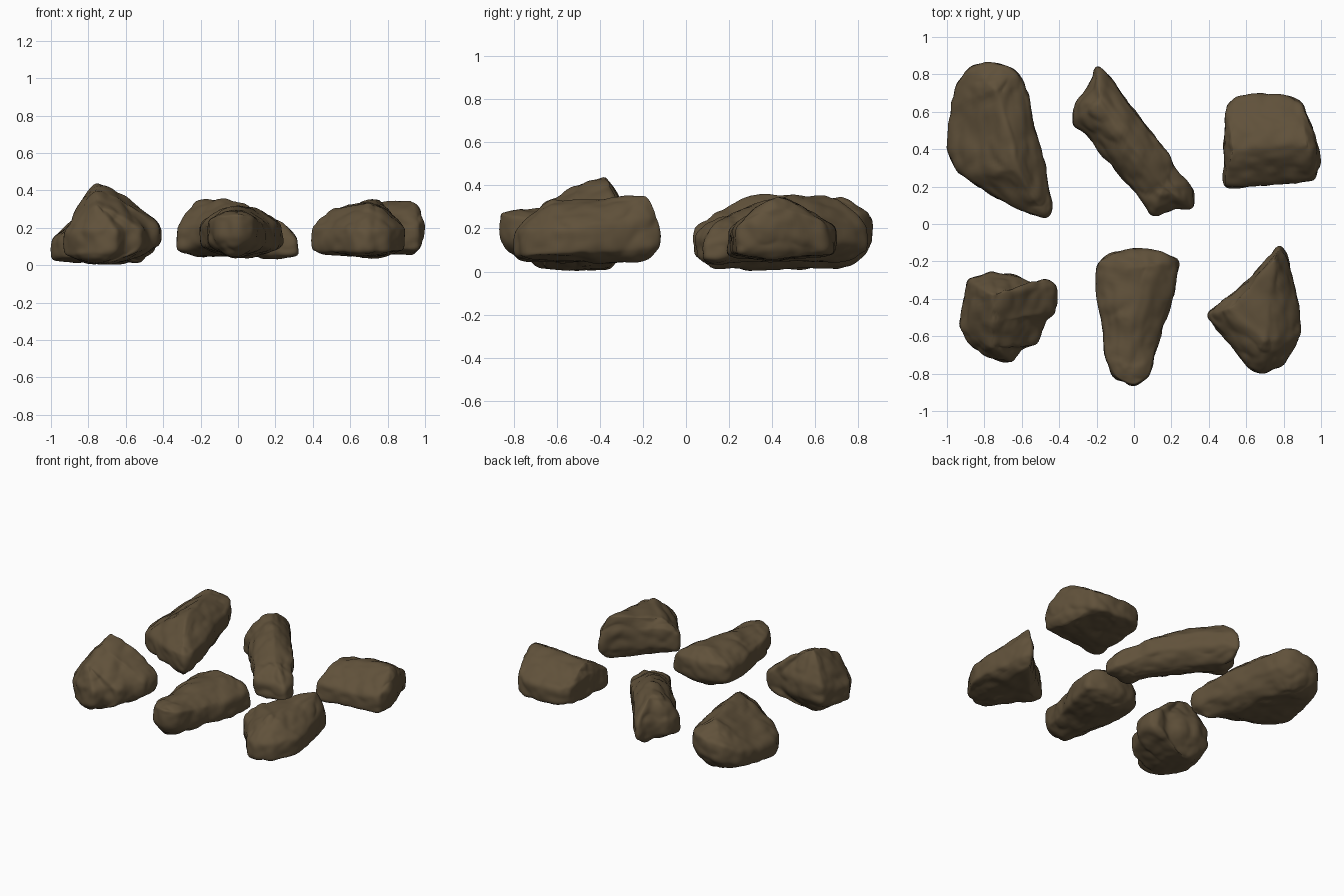
import bpy
import bmesh
from mathutils import Vector, noise

default_cube = bpy.data.objects.get("Cube")
if default_cube:
    bpy.data.objects.remove(default_cube)

# Single earthy brown for every stone
brown = bpy.data.materials.new("earth_brown")
brown.use_nodes = True
colour = (0.118, 0.083, 0.043, 1)
brown.diffuse_color = colour
shader = brown.node_tree.nodes["Principled BSDF"]
shader.inputs["Base Color"].default_value = colour
shader.inputs["Roughness"].default_value = 0.9


def to_vectors(points):
    """Convert points given in hundredths of a unit."""
    return [Vector(p) / 100 for p in points]


def nearest(point, ridge):
    return min(ridge, key=lambda r: (r.xy - point.xy).length)


def stone_rings(outline, ridge, floor, edge, power):
    """Rings running from the underside keel, over the rim, up to the ridge."""
    rings = []
    for side, steps in ((-1, (1, 0.7, 0.3, 0)), (1, (0, 0.3, 0.65, 1))):
        for f in steps:
            ring = []
            for p in outline:
                goal = nearest(p, ridge).copy()
                bend = power
                if side < 0:
                    goal.z = floor
                    bend = 2.0
                spot = p.lerp(goal, f)
                rim = max(p.z + side * edge, floor + 0.02)
                spot.z = goal.z + (rim - goal.z) * (1 - f) ** bend
                ring.append(spot)
            rings.append(ring)
    return rings


def roughen(mesh, seed):
    """Broad dents, sharper ridged chips and a little fine grain."""
    offset = Vector((seed * 7.3, seed * 3.1, seed * 5.7))
    moves = []
    for v in mesh.vertices:
        p = v.co + offset
        broad = noise.noise(p * 5) * 0.01
        chips = (abs(noise.noise(p * 8)) - 0.2) * 0.018
        grain = noise.noise(p * 22) * 0.004
        moves.append(v.normal * (broad + chips + grain))
    for v, move in zip(mesh.vertices, moves):
        v.co += move


def make_stone(name, outline, ridge, floor, edge, power, seed):
    outline, ridge = to_vectors(outline), to_vectors(ridge)
    rings = stone_rings(outline, ridge, floor, edge, power)

    # Skin the rings, then weld the points that meet on ridge and keel
    bm = bmesh.new()
    rows = [[bm.verts.new(p) for p in ring] for ring in rings]
    count = len(outline)
    for lower, upper in zip(rows, rows[1:]):
        for i in range(count):
            j = (i + 1) % count
            bm.faces.new((lower[i], lower[j], upper[j], upper[i]))
    bmesh.ops.remove_doubles(bm, verts=bm.verts, dist=0.0005)
    bmesh.ops.holes_fill(bm, edges=bm.edges, sides=0)
    bmesh.ops.recalc_face_normals(bm, faces=bm.faces)
    # A flat split first keeps the planes and corners firm when rounded
    bmesh.ops.subdivide_edges(bm, edges=bm.edges, cuts=1, use_grid_fill=True)
    mesh = bpy.data.meshes.new(name)
    bm.to_mesh(mesh)
    bm.free()

    stone = bpy.data.objects.new(name, mesh)
    bpy.context.collection.objects.link(stone)
    mesh.materials.append(brown)
    bpy.ops.object.select_all(action="DESELECT")
    stone.select_set(True)
    bpy.context.view_layer.objects.active = stone
    subdivision = stone.modifiers.new("rounding", "SUBSURF")
    subdivision.levels = 2
    bpy.ops.object.modifier_apply(modifier=subdivision.name)
    roughen(stone.data, seed)
    bpy.ops.object.shade_smooth_by_angle(angle=0.7)


# Long ridged stone
make_stone(
    "back_right_stone",
    [(-88, 85, 18), (-75, 87, 20), (-63, 83, 22), (-57, 71, 20),
     (-52, 48, 18), (-48, 32, 15), (-44, 11, 14), (-46, 3, 14),
     (-58, 6, 14), (-76, 15, 12), (-95, 27, 9), (-100, 40, 8),
     (-98, 62, 10), (-95, 75, 13)],
    [(-74, 71, 35), (-67, 48, 36), (-63, 30, 37), (-54, 14, 27)],
    floor=0.01, edge=0.055, power=1.1, seed=1)

# Slanting narrow stone with thin, low tips
make_stone(
    "back_middle_stone",
    [(-20, 86, 14), (-12, 78, 18), (-3, 65, 20), (10, 49, 20),
     (20, 36, 18), (24, 27, 15), (32, 19, 9), (32, 8, 8),
     (22, 9, 10), (10, 4, 12), (5, 13, 16), (-6, 24, 17),
     (-16, 36, 17), (-25, 48, 15), (-34, 53, 13), (-32, 65, 14),
     (-25, 72, 15)],
    [(-18, 64, 36), (-9, 52, 36), (3, 37, 34), (16, 20, 26)],
    floor=0.04, edge=0.05, power=1.8, seed=2)

# Blocky stone with a roof-shaped top
make_stone(
    "back_left_stone",
    [(49, 63, 15), (54, 68, 15), (68, 70, 14), (82, 69, 14),
     (90, 65, 16), (95, 53, 21), (98, 42, 23), (99, 33, 20),
     (97, 23, 14), (80, 21, 13), (62, 20, 13), (48, 19, 13),
     (48, 28, 15), (48, 40, 17), (48, 53, 16)],
    [(53, 40, 31), (72, 42, 34), (92, 42, 35)],
    floor=0.06, edge=0.06, power=1.4, seed=3)

# Broad peaked stone with a side lobe
make_stone(
    "front_right_stone",
    [(-90, -29, 17), (-77, -26, 20), (-63, -28, 20), (-55, -32, 18),
     (-46, -29, 17), (-41, -33, 16), (-41, -47, 16), (-48, -52, 15),
     (-51, -65, 14), (-61, -66, 13), (-65, -74, 13), (-75, -73, 13),
     (-85, -67, 12), (-94, -55, 11), (-92, -42, 13)],
    [(-76, -38, 45), (-72, -51, 39), (-76, -65, 32)],
    floor=0.01, edge=0.055, power=1.3, seed=4)

# Tapered wedge, tallest at its wide rear end
make_stone(
    "front_middle_stone",
    [(-20, -22, 17), (-14, -16, 18), (0, -13, 18), (12, -14, 18),
     (25, -19, 16), (21, -38, 15), (16, -55, 16), (12, -68, 17),
     (9, -82, 20), (0, -87, 21), (-10, -83, 20), (-16, -70, 18),
     (-18, -50, 16), (-20, -35, 16)],
    [(-3, -75, 29), (-2, -52, 31), (4, -24, 32)],
    floor=0.05, edge=0.06, power=1.7, seed=5)

# Pointed triangular stone with a tall rear spur
make_stone(
    "front_left_stone",
    [(78, -11, 18), (70, -20, 19), (60, -32, 18), (47, -41, 19),
     (38, -49, 14), (48, -60, 13), (55, -70, 13), (62, -78, 13),
     (70, -80, 13), (82, -75, 13), (90, -60, 14), (89, -45, 15),
     (84, -30, 17), (82, -18, 18)],
    [(75, -19, 36), (73, -41, 34), (70, -61, 34), (52, -45, 31)],
    floor=0.05, edge=0.06, power=1.3, seed=6)
